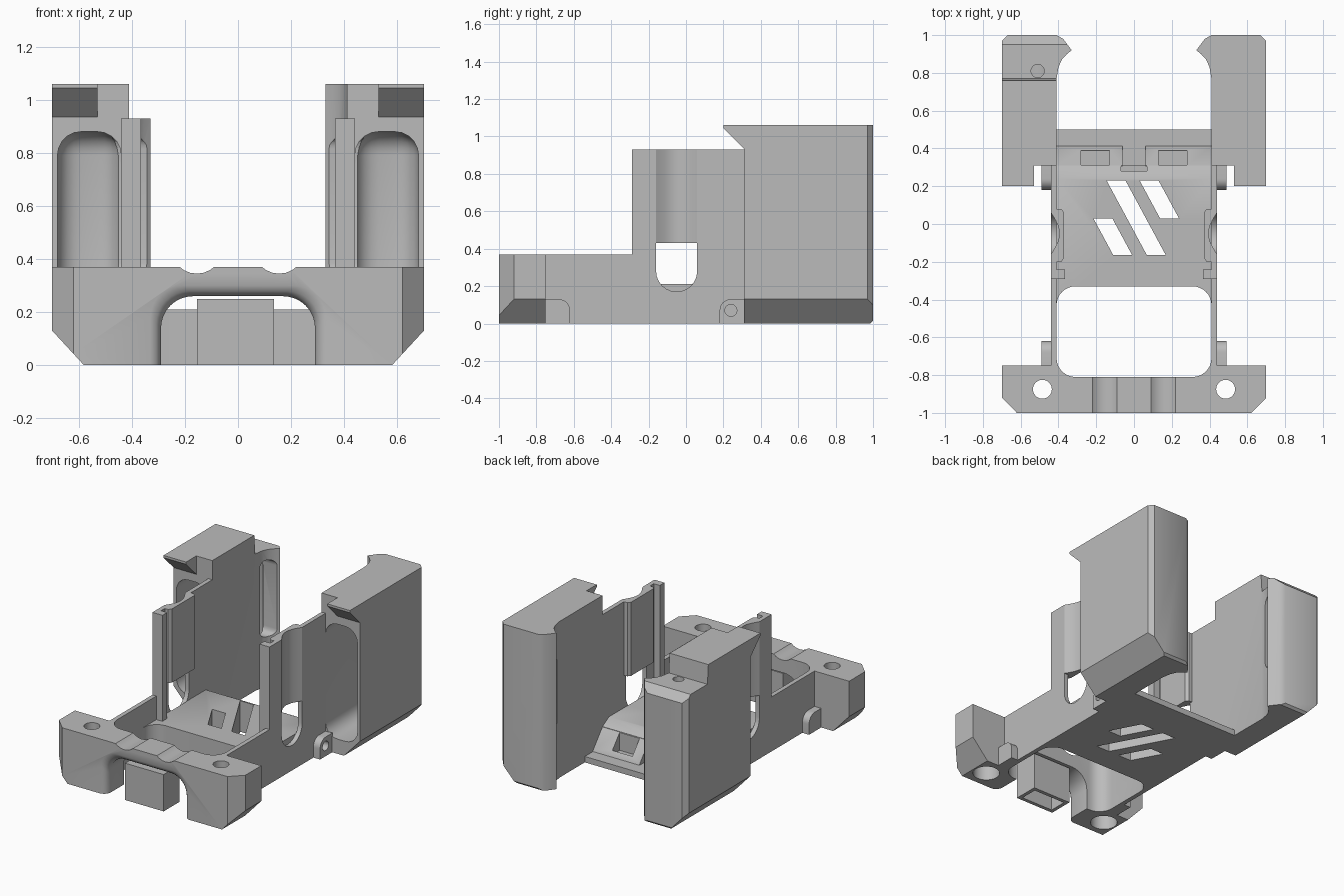
import bpy, bmesh, math

cube = bpy.data.objects.get("Cube")
if cube:
    bpy.data.objects.remove(cube, do_unlink=True)

grey = bpy.data.materials.new("plain grey")
grey.use_nodes = True
grey.diffuse_color = (0.5, 0.5, 0.5, 1)
grey.node_tree.nodes["Principled BSDF"].inputs["Base Color"].default_value = grey.diffuse_color


def to_object(name, bm):
    bmesh.ops.recalc_face_normals(bm, faces=bm.faces)
    mesh = bpy.data.meshes.new(name)
    bm.to_mesh(mesh)
    bm.free()
    mesh.materials.append(grey)
    ob = bpy.data.objects.new(name, mesh)
    bpy.context.collection.objects.link(ob)
    return ob


def prism(name, pts, axis, lo, hi, s=1):
    """Extrude a 2D outline along an axis; s=-1 mirrors it in x."""
    place = {"x": lambda p, d: (s * d, p[0], p[1]),
             "y": lambda p, d: (s * p[0], d, p[1]),
             "z": lambda p, d: (s * p[0], p[1], d)}[axis]
    bm = bmesh.new()
    a, b = ([bm.verts.new(place(p, d)) for p in pts] for d in (lo, hi))
    bm.faces.new(a)
    bm.faces.new(b)
    for i in range(len(pts)):
        j = (i + 1) % len(pts)
        bm.faces.new((a[i], a[j], b[j], b[i]))
    return to_object(name, bm)


def rect(x0, x1, y0, y1):
    return [(x0, y0), (x1, y0), (x1, y1), (x0, y1)]


def arc(cx, cy, r, a0, a1, n=8):
    angles = [math.radians(a0 + (a1 - a0) * i / n) for i in range(n + 1)]
    return [(cx + r * math.cos(a), cy + r * math.sin(a)) for a in angles]


def circle(cx, cy, r):
    return arc(cx, cy, r, 0, 345, 23)


def rounded(x0, x1, y0, y1, r):
    return (arc(x1 - r, y1 - r, r, 0, 90) + arc(x0 + r, y1 - r, r, 90, 180)
            + arc(x0 + r, y0 + r, r, 180, 270) + arc(x1 - r, y0 + r, r, 270, 360))


def soft_box(name, xr, yr, zr, r, s):
    ob = prism(name, rect(*xr, *yr), "z", *zr, s)
    bm = bmesh.new()
    bm.from_mesh(ob.data)
    bmesh.ops.bevel(bm, geom=bm.edges[:], offset=r, segments=5, profile=0.5, affect="EDGES")
    bm.to_mesh(ob.data)
    bm.free()
    return ob


def cut(ob, cutters):
    for c in cutters:
        c.hide_render = True
        m = ob.modifiers.new("cut", "BOOLEAN")
        m.operation, m.solver, m.object = "DIFFERENCE", "EXACT", c
    bpy.context.view_layer.update()
    done = bpy.data.meshes.new_from_object(ob.evaluated_get(bpy.context.evaluated_depsgraph_get()))
    ob.modifiers.clear()
    ob.data = done
    for c in cutters:
        bpy.data.objects.remove(c, do_unlink=True)
    return ob


def opening():
    return prism("cutter", rounded(-.41, .41, -.81, -.33, .1), "z", -.1, 1)


def side_slot(s):
    outline = arc(-.05, .28, .11, 180, 360, 12) + [(.06, 1.2), (-.16, 1.2)]
    return prism("cutter", outline, "x", .409, .6, s)


def flared_arch():
    """Rounded archway whose front edge flares out in a fillet."""
    bm = bmesh.new()
    rings = []
    for y, g in ((-1.05, .04), (-1, .04), (-.988, .018), (-.975, .008), (-.955, 0), (-.78, 0)):
        w, h, r = .29 + g, .26 + g, .12
        outline = [(w, -.1)] + arc(w - r, h - r, r, 0, 90) + arc(r - w, h - r, r, 90, 180) + [(-w, -.1)]
        rings.append([bm.verts.new((x, y, z)) for x, z in outline])
    for a, b in zip(rings, rings[1:]):
        for i in range(len(a)):
            j = (i + 1) % len(a)
            bm.faces.new((a[i], a[j], b[j], b[i]))
    bm.faces.new(rings[0])
    bm.faces.new(rings[-1])
    return to_object("cutter", bm)


# Front cross bar: chamfered ends, archway, cable grooves and screw holes
bar = prism("front_bar", [(-.58, 0), (.58, 0), (.7, .13), (.7, .37), (-.7, .37), (-.7, .13)],
            "y", -1, -.75)
tools = [opening(), flared_arch()]
for s in (1, -1):
    tools += [prism("cutter", [(.6, -1.02), (.8, -1.02), (.8, -.82)], "z", -.1, 1, s),
              prism("cutter", circle(.155, .442, .097), "y", -1.1, -.6, s),
              prism("cutter", circle(.485, -.875, .05), "z", -.1, 1, s),
              prism("cutter", circle(.485, -.875, .085), "z", -.1, .12, s)]
cut(bar, tools)

# Hollow block standing in the archway, open underneath
cut(prism("support_block", rect(-.155, .135, -.99, -.82), "z", 0, .25),
    [prism("cutter", rect(-.13, .11, -.965, -.845), "z", -.1, .23)])

# Tray with floor, low side walls and slanted vents
tray = prism("tray", rect(-.44, .44, -.78, .31), "z", 0, .37)
well = [(-.6, .21), (.24, .21), (.32, .165), (.4, .165), (.4, .6), (-.6, .6)]
tools = [opening(), prism("cutter", well, "x", -.41, .41), side_slot(1), side_slot(-1),
         prism("cutter", rect(-.07, .07, .28, .4), "z", .12, 1)]
for x, top, bottom in ((-.145, .23, -.165), (.03, .23, .03), (-.215, .03, -.165)):
    shift = (top - bottom) * .54
    tools.append(prism("cutter", [(x, top), (x + .1, top), (x + .1 + shift, bottom),
                                  (x + shift, bottom)], "z", -.1, 1))
cut(tray, tools)

# Rear lip with two notched ramps
prism("rear_lip", rect(-.41, .41, .305, .5), "z", 0, .04)
for s, side in ((1, "left"), (-1, "right")):
    cut(prism(side + "_ramp", [(.305, .01), (.42, .01), (.41, .05), (.31, .168), (.305, .168)],
              "x", .06, .41, s),
        [prism("cutter", rect(.13, .28, .312, .39), "z", .045, 1, s)])

for s, side in ((1, "left"), (-1, "right")):
    # Tall thin wall with slot, front rail and inset cable channel
    cut(prism(side + "_wall", rect(-.29, .315, .369, .93), "x", .41, .44, s), [side_slot(s)])
    prism(side + "_rail", rect(.365, .415, -.29, -.24), "z", .21, .93, s)
    groove = [(.44 - .045 * math.sin(math.pi * i / 10), -.16 + .022 * i) for i in range(11)]
    prism(side + "_channel", [(.43, .08), (.385, .08), (.37, .06), (.37, -.18), (.385, -.2),
                              (.43, -.2)] + groove, "z", .43, .93, s)

    # Lugs on the outside of the walls
    prism(side + "_front_lug", [(-.76, 0), (-.62, 0)] + arc(-.68, .07, .06, 0, 90) + [(-.76, .13)],
          "x", .43, .49, s)
    cut(prism(side + "_rear_lug", [(.315, 0), (.315, .13)] + arc(.24, .07, .06, 90, 180) + [(.18, 0)],
              "x", .43, .49, s),
        [prism("cutter", circle(.24, .07, .032), "x", .45, .6, s)])

    # Rear tower: hollow shell with a curved inner beak
    plan = [(.41, .31), (.7, .31), (.7, .97), (.67, 1), (.41, 1), (.375, .98), (.33, .92),
            (.355, .9), (.382, .87), (.4, .83), (.41, .77)]
    tower = prism(side + "_tower", plan, "z", 0, 1.06, s)
    tools = [prism("cutter", [(.56, -.02), (.8, -.02), (.8, .238)], "y", 0, 1.2, s),
             prism("cutter", [(.975, -.01), (1.1, -.01), (1.1, .115)], "x", .2, .9, s),
             soft_box("cutter", (.44, .68), (.1, .96), (.1, .88), .09, s),
             soft_box("cutter", (.25, .52), (.81, .91), (.34, .86), .045, s)]
    if s < 0:
        # lowered rear deck with a screw hole
        tools += [prism("cutter", [(.75, 1.2), (.77, .93), (.95, .93), (1.02, .86), (1.1, 1.2)],
                        "x", .2, .9, s),
                  prism("cutter", circle(.51, .81, .035), "z", .85, 1.2, s)]
    cut(tower, tools)
    prism(side + "_hook", [(.2, 1.06), (.2, 1.045), (.315, .93), (.315, 1.06)], "x", .53, .7, s)

# Smooth the curved faces, keep edges sharp
bpy.ops.object.select_all(action="DESELECT")
for ob in bpy.context.collection.objects:
    if ob.type == "MESH":
        ob.select_set(True)
        bpy.context.view_layer.objects.active = ob
bpy.ops.object.shade_smooth_by_angle(angle=math.radians(32))
